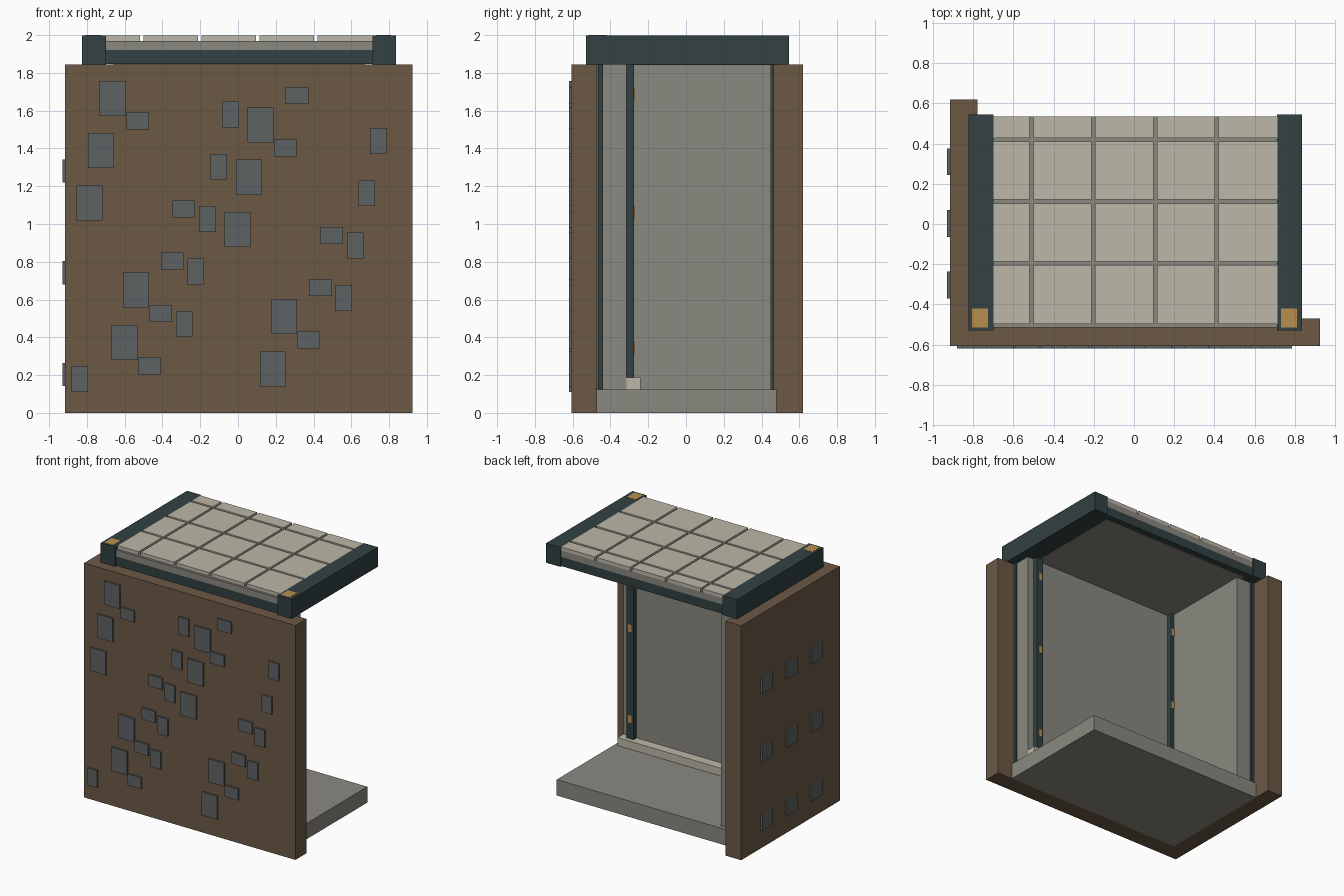
import bpy

if "Cube" in bpy.data.objects:
    bpy.data.objects.remove(bpy.data.objects["Cube"])


def srgb(*rgb):
    return tuple(((c / 255 + 0.055) / 1.055) ** 2.4 for c in rgb) + (1,)


def material(name, *rgb):
    m = bpy.data.materials.new(name)
    m.diffuse_color = srgb(*rgb)
    m.use_nodes = True
    m.node_tree.nodes["Principled BSDF"].inputs["Base Color"].default_value = m.diffuse_color
    return m


BROWN = material("brown_earth", 108, 88, 69)
DARK = material("dark_teal_metal", 50, 65, 66)
SLATE = material("slate_plate", 95, 98, 99)
GREY = material("warm_grey", 138, 136, 128)
BEIGE = material("beige_stone", 190, 183, 168)
GOLD = material("gold_fitting", 184, 143, 78)


def boxes(name, mat, spans):
    """One object made of boxes, each (x0, x1, y0, y1, z0, z1)."""
    verts, faces = [], []
    for x0, x1, y0, y1, z0, z1 in spans:
        n = len(verts)
        verts += [(x, y, z) for z in (z0, z1)
                  for x, y in ((x0, y0), (x1, y0), (x1, y1), (x0, y1))]
        faces += [[n + i for i in f] for f in
                  ((3, 2, 1, 0), (4, 5, 6, 7), (0, 1, 5, 4),
                   (1, 2, 6, 5), (2, 3, 7, 6), (3, 0, 4, 7))]
    mesh = bpy.data.meshes.new(name)
    mesh.from_pydata(verts, [], faces)
    mesh.materials.append(mat)
    ob = bpy.data.objects.new(name, mesh)
    bpy.context.collection.objects.link(ob)
    return ob


TOP = 1.845      # top of the walls
FLOOR = 0.125    # top of the floor slab

# Outer walls and floor
boxes("front_wall", BROWN, [(-0.915, 0.925, -0.607, -0.47, 0, TOP)])
boxes("left_wall", BROWN, [(-0.915, -0.78, -0.47, 0.62, 0, TOP)])
boxes("floor_slab", GREY, [(-0.78, 0.79, -0.47, 0.48, 0, FLOOR)])

# Dark lining between outer walls and inner panels
boxes("front_lining", DARK, [(-0.78, 0.775, -0.465, -0.44, 0.11, TOP)])
boxes("left_lining", DARK, [(-0.775, -0.75, -0.44, 0.465, 0.11, TOP)])

# Inner panels and skirting
boxes("front_inner_panel", GREY, [(-0.75, 0.765, -0.44, -0.315, FLOOR, TOP)])
boxes("left_inner_panel", GREY, [(-0.75, -0.62, -0.315, 0.45, FLOOR, TOP)])
boxes("skirting", BEIGE, [(-0.62, 0.765, -0.315, -0.24, FLOOR, 0.187)])

# Inner posts with gold fittings
for side, x0, x1 in (("left", -0.65, -0.59), ("right", 0.65, 0.71)):
    boxes(side + "_post", DARK, [(x0, x1, -0.315, -0.275, FLOOR, TOP)])
    xc = (x0 + x1) / 2 if side == "right" else -0.605
    boxes(side + "_post_fittings", GOLD,
          [(xc - 0.014, xc + 0.014, -0.276, -0.271, z - 0.03, z + 0.03)
           for z in (0.345, 1.06, 1.685)])

# Front wall plates: runs stepping down and to the left
STEP = (-0.061, -0.277)


def plate_runs(name, w, h, runs):
    spans = []
    for x, z, count in runs:
        for i in range(count):
            cx, cz = x + STEP[0] * i, z + STEP[1] * i
            spans.append((cx - w / 2, cx + w / 2, -0.62, -0.606,
                          cz - h / 2, cz + h / 2))
    boxes(name, SLATE, spans)


plate_runs("large_plates", 0.137, 0.185,
           [(-0.665, 1.665, 3), (-0.54, 0.65, 2), (0.12, 1.525, 3), (0.245, 0.51, 2)])
plate_runs("wide_plates", 0.12, 0.09,
           [(-0.53, 1.545, 1), (0.312, 1.68, 2), (-0.287, 1.08, 4), (0.497, 0.94, 3)])
plate_runs("tall_plates", 0.088, 0.137,
           [(-0.04, 1.58, 5), (0.743, 1.44, 4), (-0.838, 0.18, 1)])

# Left wall plates in a regular grid
boxes("left_wall_plates", SLATE,
      [(-0.93, -0.914, y - 0.067, y + 0.067, z - 0.061, z + 0.061)
       for y in (-0.303, 0.003, 0.31) for z in (0.203, 0.742, 1.28)])

# Roof: base, ceiling, bedding layer
boxes("roof_base", DARK, [(-0.70, 0.715, -0.515, 0.535, TOP + 0.003, 1.92)])
boxes("ceiling", GREY, [(-0.66, 0.67, -0.48, 0.485, TOP - 0.002, TOP + 0.004)])
boxes("roof_bedding", GREY, [(-0.70, 0.715, -0.515, 0.535, 1.92, 1.97)])

# Roof tiles with open joints
GAP = 0.009


def cells(lo, hi, joints):
    starts = [lo] + [j + GAP for j in joints]
    ends = [j - GAP for j in joints] + [hi]
    return list(zip(starts, ends))


boxes("roof_tiles", BEIGE,
      [(x0, x1, y0, y1, 1.97, 1.998)
       for x0, x1 in cells(-0.70, 0.715, (-0.51, -0.202, 0.105, 0.412))
       for y0, y1 in cells(-0.497, 0.535, (-0.195, 0.112, 0.42))])

# Roof side beams with gold caps
for side, x0, x1 in (("left", -0.825, -0.70), ("right", 0.713, 0.837)):
    boxes(side + "_roof_beam", DARK, [(x0, x1, -0.53, 0.545, TOP, 1.998)])
    xc = (x0 + x1) / 2 - 0.004
    boxes(side + "_beam_cap", GOLD,
          [(xc - 0.04, xc + 0.04, -0.515, -0.42, 1.996, 2.0)])
